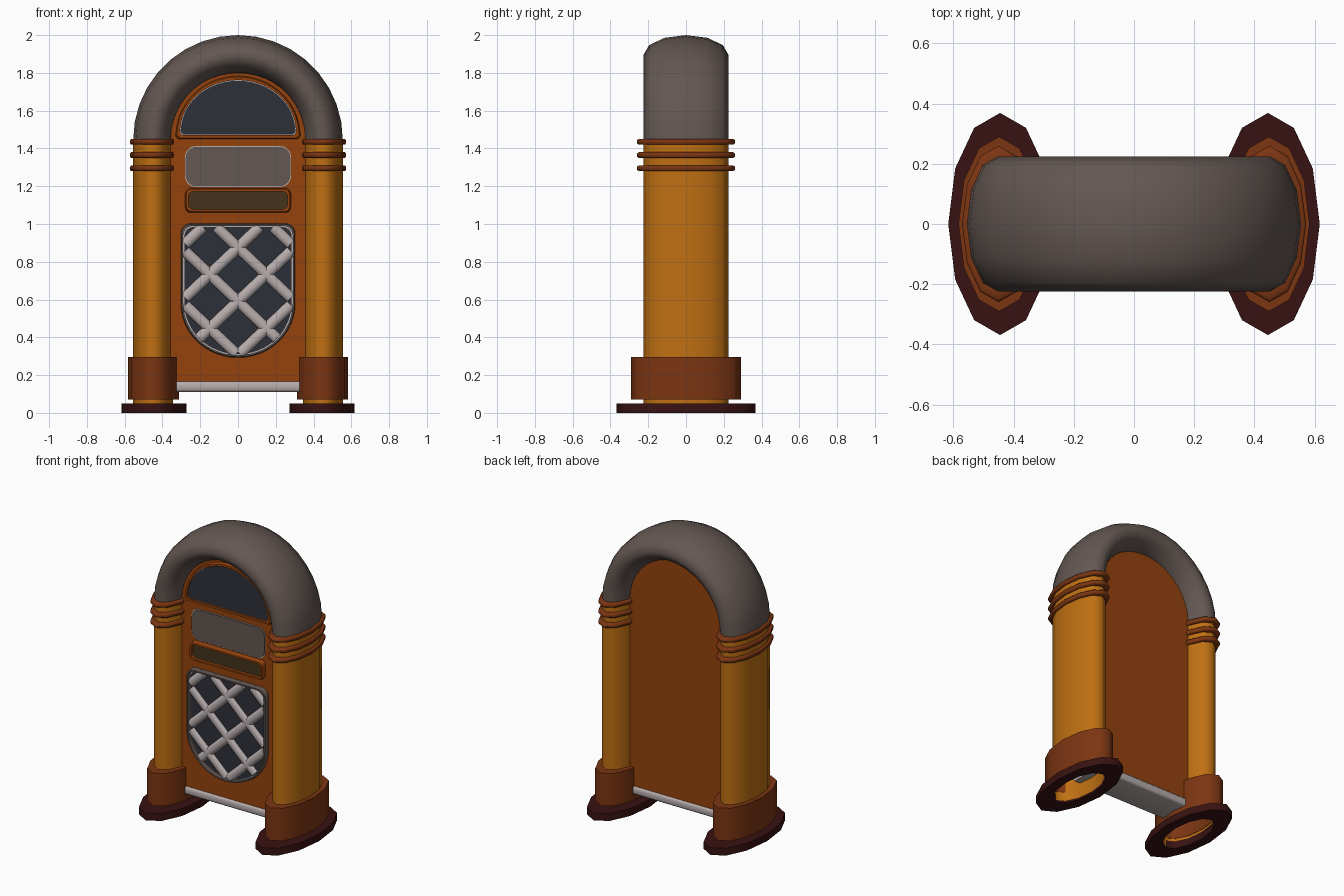
import bpy, bmesh, math
from math import sin, cos, pi, radians

if "Cube" in bpy.data.objects:
    bpy.data.objects.remove(bpy.data.objects["Cube"])

def mat(name, r, g, b):
    m = bpy.data.materials.new(name)
    m.diffuse_color = (r, g, b, 1)
    m.use_nodes = True
    m.node_tree.nodes["Principled BSDF"].inputs["Base Color"].default_value = m.diffuse_color
    return m

GREY = mat("warm_grey", .125, .095, .085)
AMBER = mat("amber", .52, .16, .006)
WOOD = mat("orange_wood", .30, .055, .004)
BROWN = mat("red_brown", .20, .036, .006)
DARKBASE = mat("dark_maroon", .04, .006, .006)
SILVER = mat("silver", .47, .41, .41)
NAVY = mat("dark_glass", .027, .030, .042)
OLIVE = mat("dark_olive", .058, .034, .012)

def skin(name, loops, material, caps=False, close=False, angle=62):
    """Join a series of closed point loops into one surface."""
    bm = bmesh.new()
    rows = [[bm.verts.new(p) for p in l] for l in loops]
    n = len(rows[0])
    pairs = list(zip(rows, rows[1:])) + ([(rows[-1], rows[0])] if close else [])
    for a, b in pairs:
        for i in range(n):
            j = (i + 1) % n
            bm.faces.new((a[i], a[j], b[j], b[i]))
    if caps:
        bm.faces.new(rows[0])
        bm.faces.new(rows[-1])
    bmesh.ops.recalc_face_normals(bm, faces=bm.faces)
    me = bpy.data.meshes.new(name)
    bm.to_mesh(me)
    bm.free()
    me.materials.append(material)
    ob = bpy.data.objects.new(name, me)
    bpy.context.collection.objects.link(ob)
    bpy.ops.object.select_all(action='DESELECT')
    ob.select_set(True)
    bpy.context.view_layer.objects.active = ob
    bpy.ops.object.shade_smooth_by_angle(angle=radians(angle))
    return ob

RX, RY, SIDES = .105, .225, 12

def oval(cx, k, z):
    return [(cx + RX * k * cos(2 * pi * i / SIDES), RY * k * sin(2 * pi * i / SIDES), z)
            for i in range(SIDES)]

def turned(name, cx, profile, material, close=True):
    return skin(name, [oval(cx, k, z) for k, z in profile], material, close=close)

# Outlines in the front plane (x, z)
def arc(cx, cz, rx, rz, a0, a1, n):
    return [(cx + rx * cos(radians(a0 + (a1 - a0) * i / n)),
             cz + rz * sin(radians(a0 + (a1 - a0) * i / n))) for i in range(n + 1)]

def round_rect(hx, z0, z1, r, n=5):
    return (arc(hx - r, z1 - r, r, r, 0, 90, n) + arc(r - hx, z1 - r, r, r, 90, 180, n)
            + arc(r - hx, z0 + r, r, r, 180, 270, n) + arc(hx - r, z0 + r, r, r, 270, 360, n))

def grow(outline, w):
    xs, zs = [p[0] for p in outline], [p[1] for p in outline]
    cx, cz = (min(xs) + max(xs)) / 2, (min(zs) + max(zs)) / 2
    kx, kz = 1 + 2 * w / (max(xs) - min(xs)), 1 + 2 * w / (max(zs) - min(zs))
    return [(cx + (x - cx) * kx, cz + (z - cz) * kz) for x, z in outline]

def at(outline, y):
    return [(x, y, z) for x, z in outline]

def plate(name, outline, y0, y1, material):
    return skin(name, [at(outline, y0), at(outline, y1)], material, caps=True, angle=40)

def frame(name, outline, w, y0, y1, material):
    """Raised rim with a sloped outer edge around an outline."""
    return skin(name, [at(grow(outline, w), y0), at(grow(outline, w * .6), y1),
                       at(outline, y1), at(outline, y0)], material, close=True, angle=40)

# Arched tube on top
ARCH_Z, ARCH_R = 1.445, .45
loops = []
for i in range(19):
    t = pi * i / 18
    loops.append([((ARCH_R + x) * cos(t), y, ARCH_Z + (ARCH_R + x) * sin(t))
                  for x, y, _ in oval(0, 1, 0)])
skin("arch_tube", loops, GREY)

# Columns with rings, collars and feet
for side, s in (("left", -1), ("right", 1)):
    turned(side + "_column", s * .45, [(1, .01), (1, ARCH_Z)], AMBER, close=False)
    for n, z in enumerate((1.28, 1.35, 1.42)):
        turned(f"{side}_ring_{n + 1}", s * .45,
               [(.98, z), (1.11, z), (1.155, z + .007), (1.155, z + .023),
                (1.11, z + .03), (.98, z + .03)], BROWN)
    turned(side + "_collar", s * .448,
           [(.99, .07), (1.29, .07), (1.29, .295), (.99, .295)], BROWN)
    turned(side + "_foot", s * .445,
           [(1, 0), (1.64, 0), (1.64, .05), (1, .05)], DARKBASE)

# Cabinet body
body = [(-.37, .14), (.37, .14)] + arc(0, ARCH_Z, .365, .355, 0, 180, 24)
plate("cabinet_body", body, .10, -.10, WOOD)

# Silver kick bar under the body
section = round_rect(.112, .11, .167, .018, 3)
skin("kick_bar", [[(x, y, z) for y, z in section] for x in (-.40, .40)], SILVER,
     caps=True, angle=40)

# Domed window
dome = ([(-.29, 1.475), (.29, 1.475), (.305, 1.49)]
        + arc(0, 1.49, .303, .268, 4, 176, 24) + [(-.305, 1.49)])
frame("dome_rim", grow(dome, .004), .026, -.09, -.118, WOOD)
plate("dome_trim", grow(dome, .004), -.095, -.106, SILVER)
plate("dome_glass", dome, -.10, -.111, NAVY)

# Display window
display = round_rect(.277, 1.2, 1.408, .055)
plate("display_trim", grow(display, .004), -.095, -.104, SILVER)
plate("display_glass", display, -.10, -.108, GREY)

# Selector panel with raised frame
selector = round_rect(.262, 1.078, 1.172, .025)
frame("selector_frame", selector, .02, -.09, -.135, WOOD)
plate("selector_panel", selector, -.095, -.115, OLIVE)

# Speaker opening
grille = (arc(.24, .94, .05, .05, 0, 90, 5) + arc(-.24, .94, .05, .05, 90, 180, 5)
          + arc(0, .58, .29, .275, 180, 360, 24))
frame("speaker_rim", grille, .014, -.09, -.135, GREY)
plate("speaker_trim", grille, -.095, -.104, SILVER)
plate("speaker_cloth", grow(grille, -.006), -.10, -.108, NAVY)

# Crossed speaker bars, trimmed to the opening
def inside(x, z):
    if abs(x) > .282 or z > .985 or (abs(x) > .25 and z > .955):
        return False
    return z > .58 or (x / .284) ** 2 + ((z - .58) / .268) ** 2 < 1

count = 0
for sign in (-1, 1):
    for k in range(-3, 2):
        z0 = .875 + k * .285
        pts = [(x / 200, z0 + sign * .95 * x / 200) for x in range(-58, 59)]
        pts = [p for p in pts if inside(*p)]
        if len(pts) < 5:
            continue
        count += 1
        nx, nz = -sign * .95 / 1.379, 1 / 1.379
        bar = [[(x + nx * .029 * cos(a), -.108 - .02 * sin(a), z + nz * .029 * cos(a))
                for a in [2 * pi * i / 10 for i in range(10)]] for x, z in (pts[0], pts[-1])]
        skin(f"speaker_bar_{count}", bar, SILVER, caps=True)
